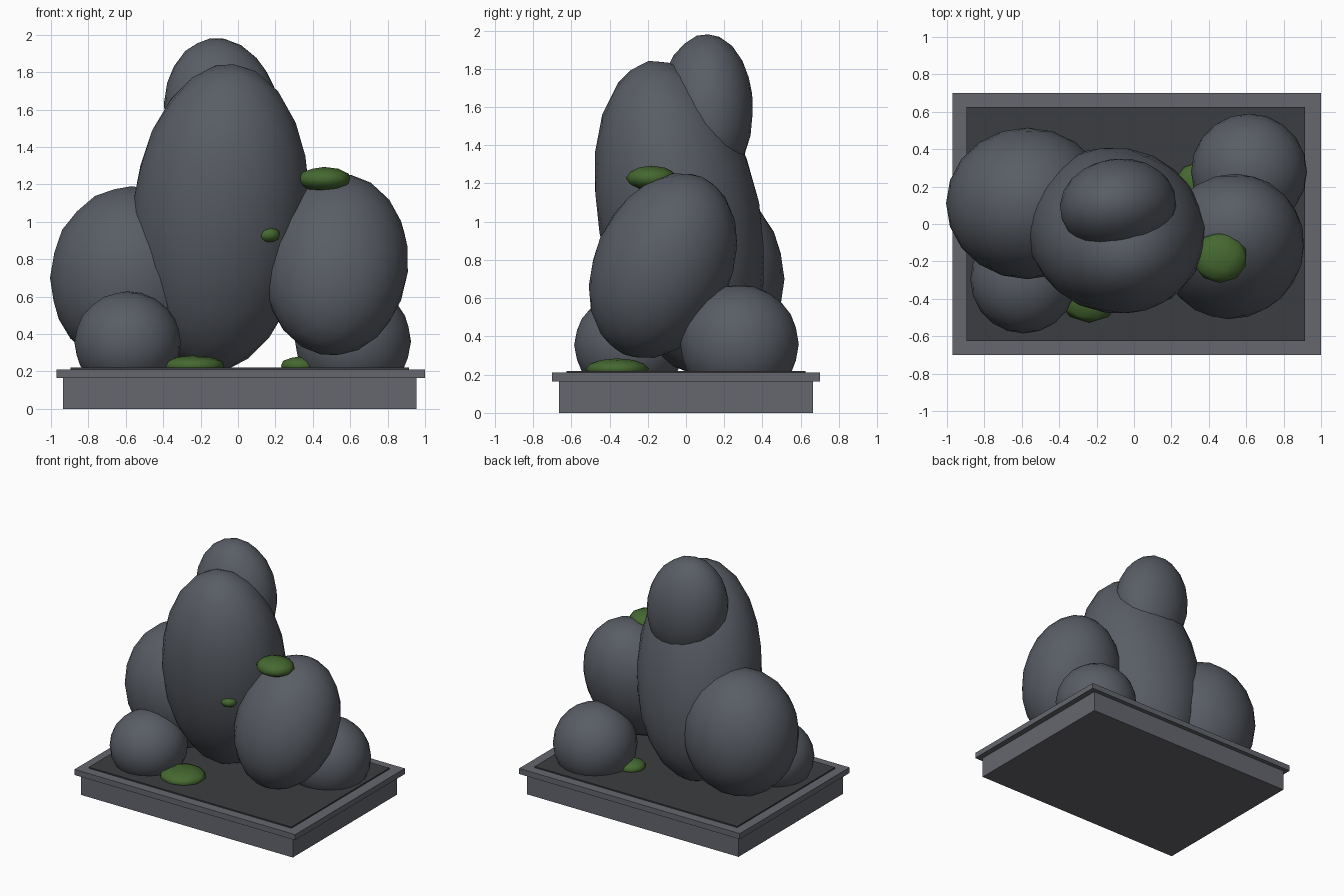
import bpy
from math import radians

if "Cube" in bpy.data.objects:
    bpy.data.objects.remove(bpy.data.objects["Cube"])


def material(name, rgb):
    m = bpy.data.materials.new(name)
    m.diffuse_color = (*rgb, 1)
    m.use_nodes = True
    m.node_tree.nodes["Principled BSDF"].inputs["Base Color"].default_value = m.diffuse_color
    return m


STONE = material("stone_grey", (0.10, 0.11, 0.13))
PLINTH = material("plinth_grey", (0.13, 0.135, 0.155))
SOIL = material("tray_dark", (0.045, 0.047, 0.052))
MOSS = material("moss_green", (0.06, 0.14, 0.03))
BARK = material("bark_brown", (0.22, 0.07, 0.03))


def box(name, lo, hi, mat):
    bpy.ops.mesh.primitive_cube_add(size=1, location=[(a + b) / 2 for a, b in zip(lo, hi)])
    ob = bpy.context.object
    ob.name = name
    ob.scale = [b - a for a, b in zip(lo, hi)]
    bpy.ops.object.transform_apply(location=False, rotation=False, scale=True)
    ob.data.materials.append(mat)


def blob(name, centre, radii, tilt=(0, 0, 0), mat=STONE, detail=3):
    """Smooth low-poly ellipsoid: half sizes, then tilt in degrees."""
    bpy.ops.mesh.primitive_ico_sphere_add(subdivisions=detail, radius=1, location=centre,
                                          rotation=[radians(a) for a in tilt])
    ob = bpy.context.object
    ob.name = name
    ob.scale = radii
    bpy.ops.object.transform_apply(location=False, rotation=False, scale=True)
    bpy.ops.object.shade_smooth()
    ob.data.materials.append(mat)


# Plinth: block, overhanging rim and dark inset tray
box("plinth_block", (-0.935, -0.665, 0), (0.955, 0.665, 0.17), PLINTH)
box("plinth_rim", (-0.97, -0.70, 0.165), (1.0, 0.70, 0.21), PLINTH)
box("tray_surface", (-0.895, -0.625, 0.20), (0.915, 0.625, 0.22), SOIL)

# Rocks
blob("main_rock", (-0.095, -0.035, 1.02), (0.475, 0.425, 0.84), (11, 5, 0))
blob("peak_rock", (-0.085, 0.10, 1.57), (0.31, 0.25, 0.415), (-3, -9, 8))
blob("right_rock", (0.525, -0.12, 0.77), (0.385, 0.36, 0.51), (-24, 6, 0))
blob("left_rock", (-0.57, 0.11, 0.70), (0.435, 0.405, 0.49))
blob("back_right_rock", (0.615, 0.28, 0.36), (0.31, 0.31, 0.31))
blob("front_left_rock", (-0.59, -0.295, 0.355), (0.285, 0.29, 0.272))

# Moss cushions
for name, centre, radii in [
    ("moss_on_right_rock", (0.46, -0.18, 1.228), (0.147, 0.135, 0.065)),
    ("moss_on_main_rock", (0.163, -0.35, 0.93), (0.063, 0.06, 0.042)),
    ("moss_front", (-0.24, -0.36, 0.23), (0.175, 0.167, 0.055)),
    ("moss_back", (0.33, 0.22, 0.23), (0.105, 0.105, 0.05)),
]:
    blob(name, centre, radii, mat=MOSS, detail=2)

# Small root tucked under the upper moss
blob("root_stub", (0.365, -0.13, 1.16), (0.03, 0.03, 0.03), mat=BARK, detail=2)
